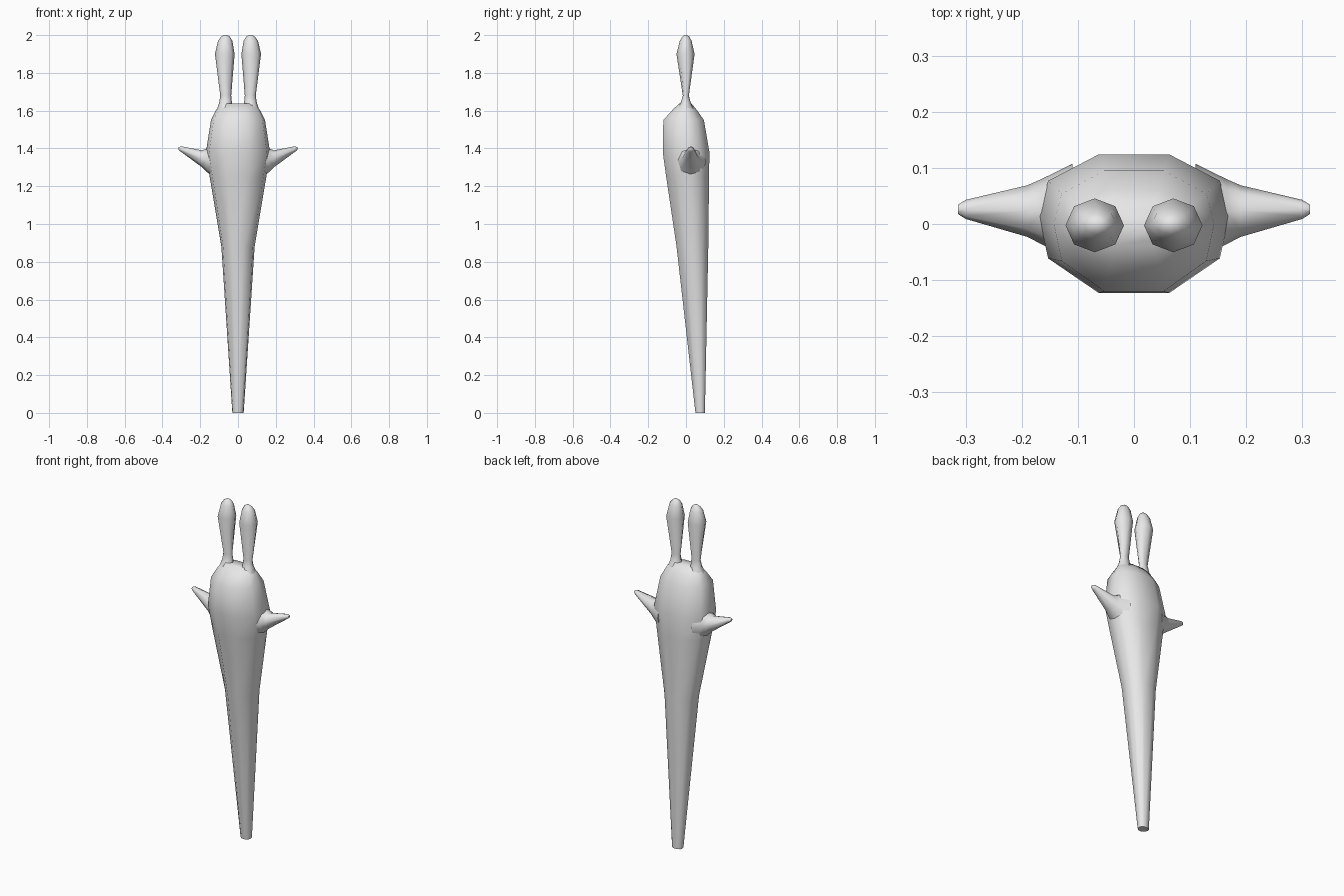
import bpy
import bmesh
import math
from mathutils import Vector

cube = bpy.data.objects.get("Cube")
if cube:
    bpy.data.objects.remove(cube, do_unlink=True)

# One plain grey for the whole figure
grey = bpy.data.materials.new("plain_grey")
grey.use_nodes = True
grey.diffuse_color = (0.8, 0.8, 0.8, 1)
grey.node_tree.nodes["Principled BSDF"].inputs["Base Color"].default_value = (0.8, 0.8, 0.8, 1)


def loft(name, rings, mirrored=False):
    """Skin a list of equal rings of points, closing both ends."""
    bm = bmesh.new()
    loops = [[bm.verts.new(p) for p in ring] for ring in rings]
    count = len(loops[0])
    for low, high in zip(loops, loops[1:]):
        for i in range(count):
            j = (i + 1) % count
            bm.faces.new((low[i], low[j], high[j], high[i]))
    bm.faces.new(loops[0])
    bm.faces.new(loops[-1])
    bmesh.ops.recalc_face_normals(bm, faces=bm.faces)
    mesh = bpy.data.meshes.new(name)
    bm.to_mesh(mesh)
    bm.free()
    mesh.materials.append(grey)
    obj = bpy.data.objects.new(name, mesh)
    bpy.context.collection.objects.link(obj)
    if mirrored:
        obj.modifiers.new("mirror", 'MIRROR').use_mirror_merge = False
    bpy.ops.object.select_all(action='DESELECT')
    obj.select_set(True)
    bpy.context.view_layer.objects.active = obj
    bpy.ops.object.shade_smooth_by_angle(angle=math.radians(60))
    return obj


def oval(center, u, v, sides=8):
    """Ring of points around center, spanned by half-axes u and v."""
    c, u, v = Vector(center), Vector(u), Vector(v)
    return [c + u * math.cos(a) + v * math.sin(a)
            for a in (2 * math.pi * i / sides for i in range(sides))]


# Body and head: outline of one half section, then sections up the height
half = [(0.37, -1), (0.9, -0.5), (1, 0.12), (0.9, 0.62), (0.37, 1)]
outline = half + [(-x, y) for x, y in reversed(half)]
sections = [  # height, half width, front y, back y
    (0, 0.03, 0.05, 0.10),
    (0.88, 0.088, -0.05, 0.118),
    (1.25, 0.15, -0.105, 0.122),
    (1.38, 0.17, -0.123, 0.124),
    (1.55, 0.143, -0.12, 0.095),
    (1.60, 0.118, -0.075, 0.06),
    (1.637, 0.092, -0.038, 0.03),
]
loft("body", [[(x * w, (f + b) / 2 + y * (b - f) / 2, z) for x, y in outline]
              for z, w, f, b in sections])

# Ears: flared root, thin neck, wide paddle, rounded tip
ear = [  # height, centre x, half width, half depth
    (1.59, 0.07, 0.048, 0.055),
    (1.64, 0.066, 0.034, 0.027),
    (1.68, 0.065, 0.029, 0.016),
    (1.90, 0.07, 0.052, 0.048),
    (1.97, 0.068, 0.038, 0.031),
    (1.992, 0.066, 0.023, 0.018),
    (2.0, 0.065, 0.01, 0.008),
]
loft("ears", [oval((x, 0 - d * 0.05, z), (w, 0, 0), (0, d, 0))
              for z, x, w, d in ear], mirrored=True)

# Arms: broad shoulder tapering to a blunt raised tip
arm = [  # x, centre height, half height, centre y, half depth
    (0.11, 1.33, 0.105, 0.022, 0.085),
    (0.165, 1.338, 0.062, 0.022, 0.058),
    (0.19, 1.345, 0.045, 0.023, 0.046),
    (0.30, 1.396, 0.015, 0.026, 0.017),
    (0.314, 1.399, 0.008, 0.026, 0.008),
]
loft("arms", [oval((x, y, z), (0, d, 0), (0, 0, h))
              for x, z, h, y, d in arm], mirrored=True)
